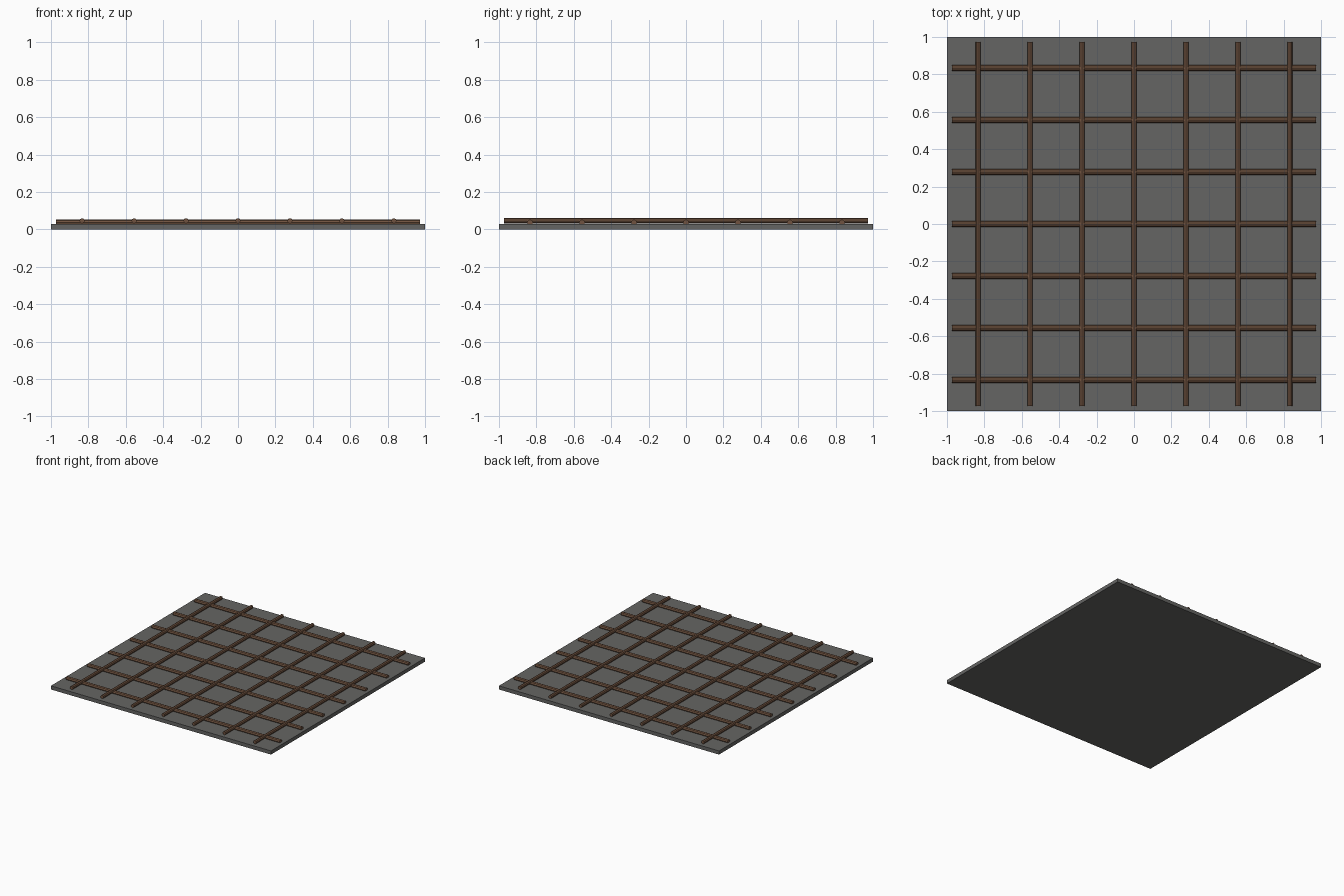
import bpy, math

if "Cube" in bpy.data.objects:
    bpy.data.objects.remove(bpy.data.objects["Cube"])

def material(name, rgb):
    m = bpy.data.materials.new(name)
    m.diffuse_color = (*rgb, 1)
    m.use_nodes = True
    m.node_tree.nodes["Principled BSDF"].inputs["Base Color"].default_value = m.diffuse_color
    return m

dark = material("dark_grey", (0.13, 0.13, 0.125))
brown = material("rust_brown", (0.16, 0.085, 0.05))

# Base plate
bpy.ops.mesh.primitive_cube_add(size=1, location=(0, 0, 0.015))
plate = bpy.context.object
plate.name = "base_plate"
plate.scale = (2, 2, 0.03)
bpy.ops.object.transform_apply(location=False, rotation=False, scale=True)
plate.data.materials.append(dark)

def rod(name, radius, location, rotation):
    bpy.ops.mesh.primitive_cylinder_add(vertices=8, radius=radius, depth=1.944,
                                        location=location, rotation=rotation)
    o = bpy.context.object
    o.name = name
    o.data.materials.append(brown)

# Lower rods along x, upper rods along y
for i in range(-3, 4):
    p = i * 0.2778
    rod(f"cross_rod_{i + 4}", 0.016, (0, p, 0.037), (0, math.pi / 2, 0))
    rod(f"long_rod_{i + 4}", 0.014, (p, 0, 0.046), (math.pi / 2, 0, 0))
